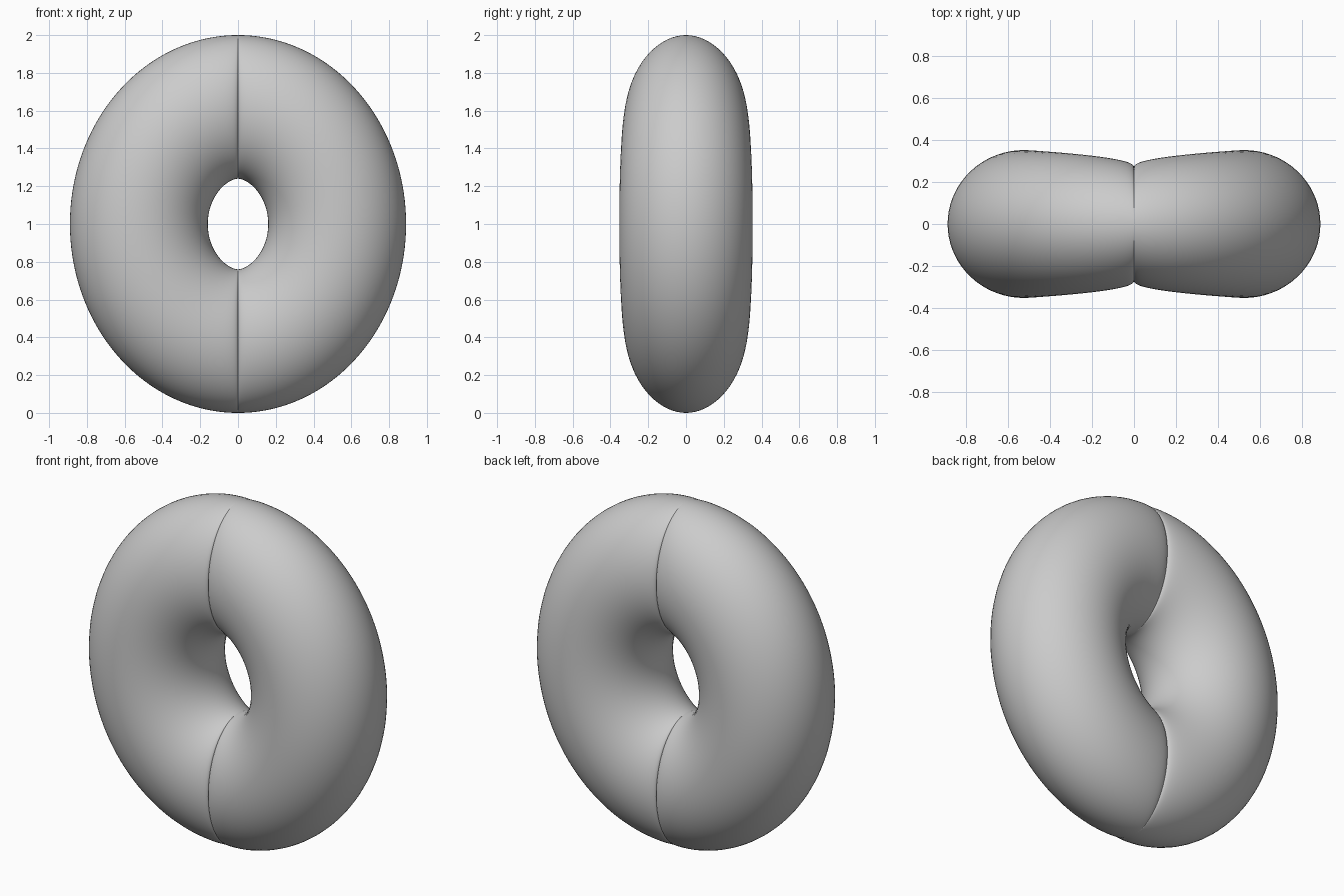
import bpy, bmesh
from math import sin, cos, pi

if "Cube" in bpy.data.objects:
    bpy.data.objects.remove(bpy.data.objects["Cube"])

RINGS, SIDES = 112, 72


def section(t):
    """One elliptical tube section at sweep angle t (-90 to 90 degrees)."""
    c, s = max(cos(t), 0.0), sin(t)
    outer = (0.89 * c, 1 + s)
    inner = (0.16 * c ** 1.2, 1 + 0.24 * s)      # hole comes to a slight point
    depth = 0.27 + 0.083 * c ** 0.43             # pinched towards the seam
    for j in range(SIDES):
        a = 2 * pi * j / SIDES
        k = (1 + cos(a)) / 2
        yield (inner[0] + (outer[0] - inner[0]) * k,
               depth * sin(a),
               inner[1] + (outer[1] - inner[1]) * k)


# Right half of the ring, rings packed closer near the seam
bm = bmesh.new()
rows = []
for i in range(RINGS + 1):
    t = pi / 2 * sin(pi / 2 * (2 * i / RINGS - 1))
    rows.append([bm.verts.new(p) for p in section(t)])
for r0, r1 in zip(rows, rows[1:]):
    for j in range(SIDES):
        k = (j + 1) % SIDES
        bm.faces.new((r0[j], r0[k], r1[k], r1[j]))
bmesh.ops.recalc_face_normals(bm, faces=bm.faces)
# make sure the open tube faces outwards
outermost = max(bm.faces, key=lambda f: f.calc_center_median().x)
if outermost.normal.x < 0:
    bmesh.ops.reverse_faces(bm, faces=bm.faces)
for f in bm.faces:
    f.smooth = True

mesh = bpy.data.meshes.new("ring")
bm.to_mesh(mesh)
bm.free()
ring = bpy.data.objects.new("ring", mesh)
bpy.context.collection.objects.link(ring)

# Left half, left unmerged so the seam stays a crisp crease
mirror = ring.modifiers.new("mirror", 'MIRROR')
mirror.use_axis = (True, False, False)
mirror.use_mirror_merge = False
